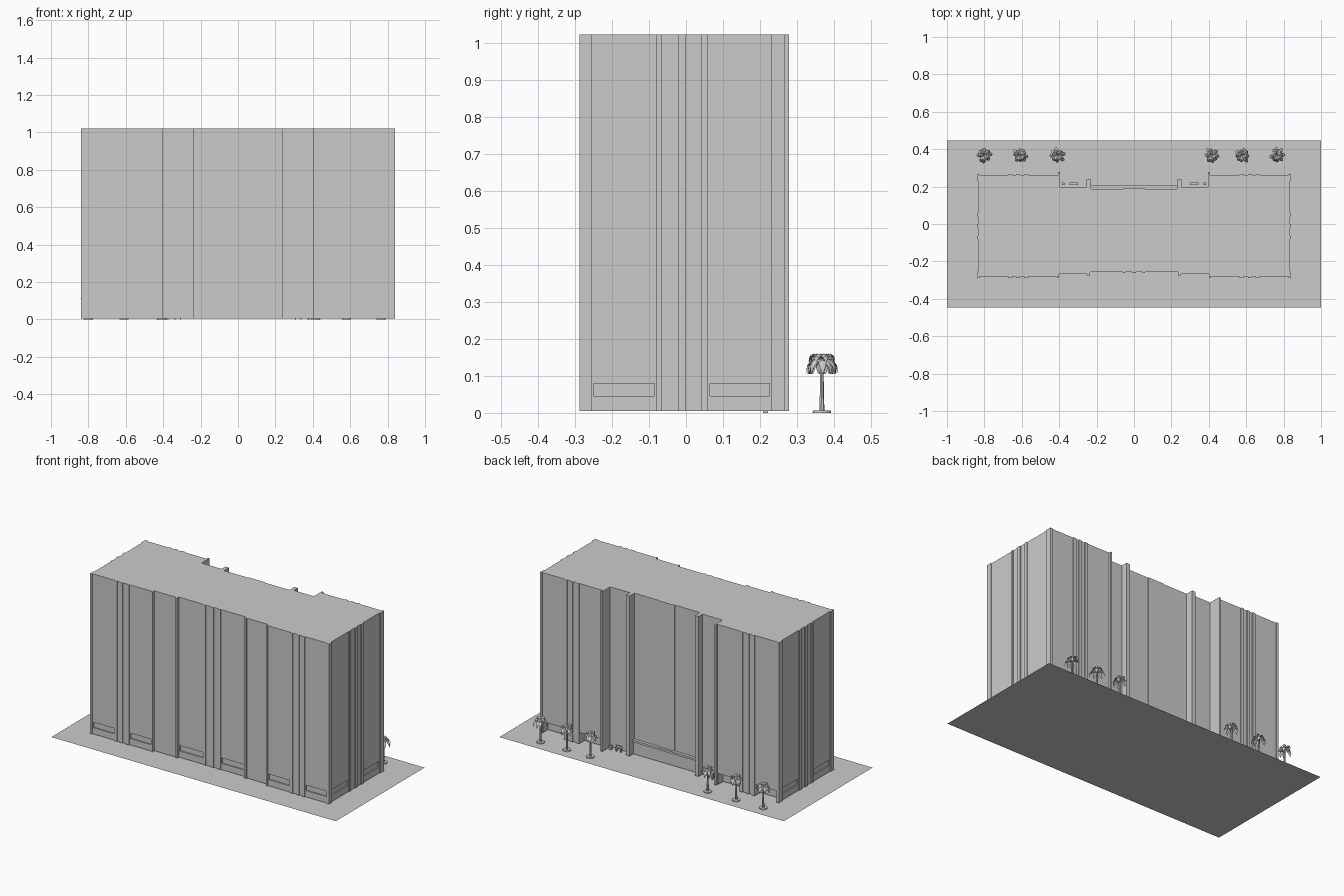
import bpy, bmesh, math, random
from mathutils import Vector, Matrix

if "Cube" in bpy.data.objects:
    bpy.data.objects.remove(bpy.data.objects["Cube"])

Z0, Z1 = 0.005, 1.022


def make(name, bm):
    bmesh.ops.recalc_face_normals(bm, faces=bm.faces)
    me = bpy.data.meshes.new(name)
    bm.to_mesh(me)
    bm.free()
    ob = bpy.data.objects.new(name, me)
    bpy.context.collection.objects.link(ob)
    return ob


def add_box(bm, x0, x1, y0, y1, z0, z1):
    m = Matrix.Translation(((x0 + x1) / 2, (y0 + y1) / 2, (z0 + z1) / 2)) @ Matrix.Diagonal(
        (abs(x1 - x0), abs(y1 - y0), abs(z1 - z0), 1))
    bmesh.ops.create_cube(bm, size=1, matrix=m)


def both(bm, x0, x1, *rest):
    """Box and its mirror image across x = 0."""
    add_box(bm, x0, x1, *rest)
    add_box(bm, -x1, -x0, *rest)


# Ground sheet
bm = bmesh.new()
bm.faces.new([bm.verts.new(p) for p in
              [(-1, -.446, 0), (1, -.446, 0), (1, .446, 0), (-1, .446, 0)]])
ground = bpy.data.meshes.new("ground_sheet")
bm.to_mesh(ground)
bm.free()
bpy.context.collection.objects.link(bpy.data.objects.new("ground_sheet", ground))

# Tower outline, right half: runs of (end, wall offset) with shallow pilasters
front = [(.01, -.262), (.045, -.257), (.06, -.262), (.235, -.257), (.25, -.275), (.40, -.268),
         (.41, -.288), (.565, -.282), (.585, -.288), (.61, -.282), (.63, -.288), (.65, -.282),
         (.67, -.288), (.825, -.282), (.84, -.288)]
side = [(-.255, .84), (-.08, .834), (-.065, .84), (-.02, .834), (0, .84), (.04, .834),
        (.06, .84), (.23, .834), (.268, .84)]
back = [(.825, .268), (.67, .262), (.65, .268), (.63, .262), (.61, .268), (.585, .262),
        (.565, .268), (.405, .262), (.395, .278), (.255, .198), (.23, .237), (.055, .188), (0, .193)]


def run(levels, start, flip=False):
    pts = []
    for end, off in levels:
        pts += [(start, off), (end, off)]
        start = end
    return [(b, a) for a, b in pts] if flip else pts


half = run(front, 0) + run(side, -.288, True) + run(back, .84)
half = [p for i, p in enumerate(half) if i == 0 or p != half[i - 1]]
outline = half + [(-x, y) for x, y in reversed(half[1:-1])]
bm = bmesh.new()
face = bm.faces.new([bm.verts.new((x, y, Z0)) for x, y in outline])
ext = bmesh.ops.extrude_face_region(bm, geom=[face])
bmesh.ops.translate(bm, vec=(0, 0, Z1 - Z0),
                    verts=[v for v in ext["geom"] if isinstance(v, bmesh.types.BMVert)])
tower = make("tower", bm)

# Cutters: low strip windows and the set-back ground floor at the rear
bm = bmesh.new()
for a, b, y in [(.065, .23, -.257), (.415, .56, -.282), (.675, .82, -.282)]:
    both(bm, a, b, y - .02, y + .008, .045, .08)
for a, b in [(-.25, -.085), (.065, .225)]:
    both(bm, .826, .86, a, b, .045, .08)
for a, b in [(.41, .565), (.67, .822)]:
    both(bm, a, b, .212, .30, -.02, .075)
cutter = make("opening_cutter", bm)
cutter.hide_render = True
mod = tower.modifiers.new("openings", "BOOLEAN")
mod.operation, mod.solver, mod.object = "DIFFERENCE", "EXACT", cutter
bpy.context.view_layer.objects.active = tower
bpy.ops.object.modifier_apply(modifier=mod.name)
bpy.data.objects.remove(cutter)

# Rear entrance: low block with a canopy lip
bm = bmesh.new()
add_box(bm, -.23, .23, .17, .200, Z0, .082)
make("entrance_block", bm)
bm = bmesh.new()
add_box(bm, -.23, .23, .17, .207, .082, .095)
make("entrance_canopy", bm)

# Benches and planters in the rear recess
bm = bmesh.new()
both(bm, .30, .345, .208, .221, .018, .024)
both(bm, .30, .345, .208, .211, .024, .036)
for x in (.305, .335):
    both(bm, x, x + .005, .209, .220, 0, .018)
make("benches", bm)
bm = bmesh.new()
both(bm, .372, .386, .208, .222, 0, .026)
make("planters", bm)


# Palms: tapered trunk, base disc and drooping folded fronds
def palm(x, y, seed):
    rng = random.Random(seed)
    bm = bmesh.new()
    for r1, r2, z0, z1, n in [(.025, .024, 0, .006, 12), (.007, .004, .006, .145, 7)]:
        bmesh.ops.create_cone(bm, cap_ends=True, segments=n, radius1=r1, radius2=r2, depth=z1 - z0,
                              matrix=Matrix.Translation((0, 0, (z0 + z1) / 2)))
    make("palm_trunk", bm).location = (x, y, 0)

    bm = bmesh.new()
    for ring, (count, rise, drop, length) in enumerate([(8, .020, .056, .042), (5, .038, .042, .034)]):
        for k in range(count):
            ang = 2 * math.pi * (k + .5 * ring) / count + rng.uniform(-.25, .25)
            d = Vector((math.cos(ang), math.sin(ang), 0))
            s = Vector((-d.y, d.x, 0))
            ln = length * rng.uniform(.85, 1.12)
            rows = []
            for i, w in enumerate((.002, .008, .011, .008, .001)):
                t = i / 4
                c = d * ln * math.sin(t * 1.45) + Vector((0, 0, .142 + rise * 2 * t - (rise + drop) * t * t))
                rows.append([bm.verts.new(c + s * w * e - Vector((0, 0, abs(e) * w * .5)))
                             for e in (-1, 0, 1)])
            for r0, r1 in zip(rows, rows[1:]):
                for j in (0, 1):
                    bm.faces.new((r0[j], r0[j + 1], r1[j + 1], r1[j]))
    make("palm_fronds", bm).location = (x, y, 0)


for i, px in enumerate((-.80, -.61, -.41, .415, .58, .765)):
    palm(px, .367, i)
